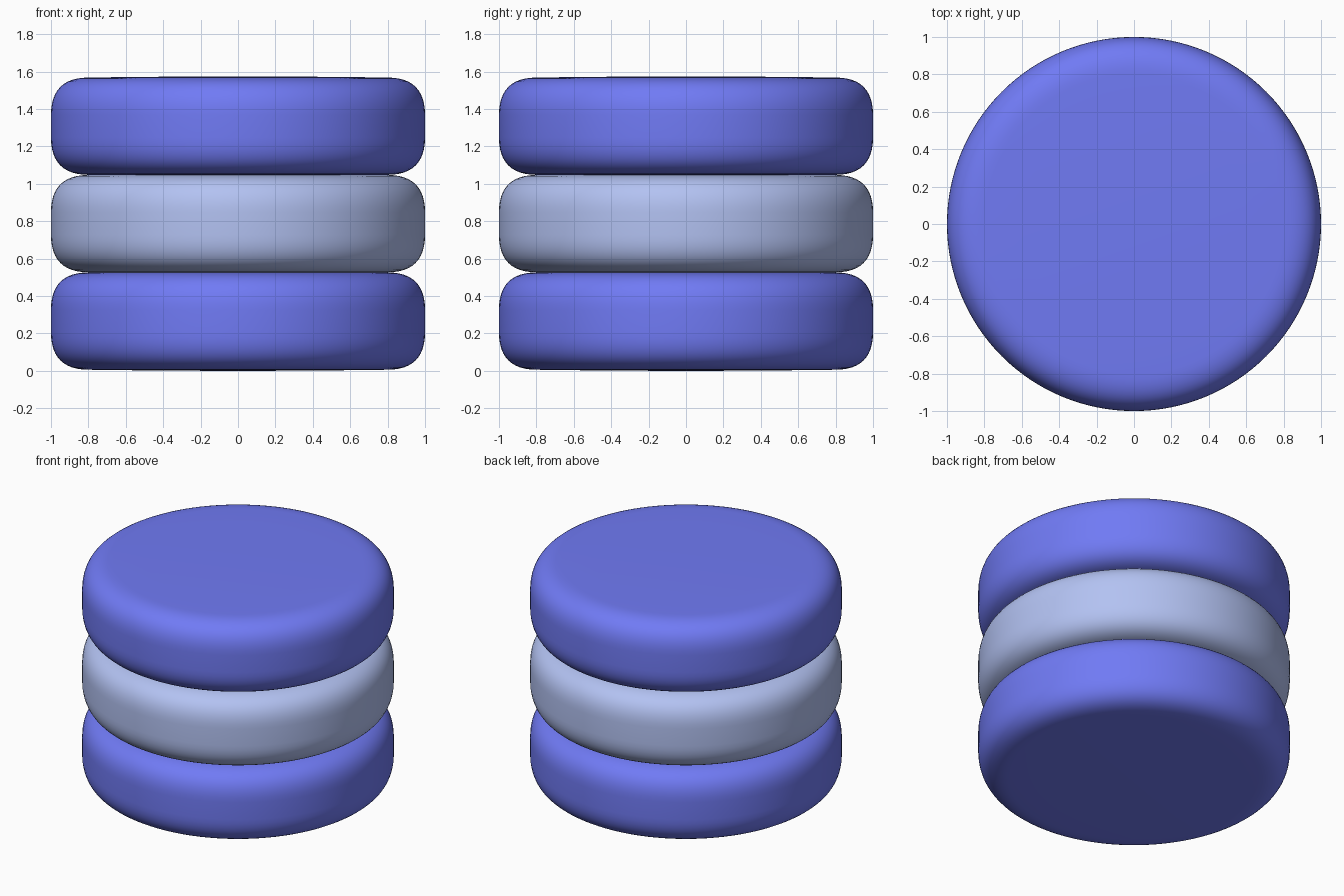
import bpy, bmesh, math

if "Cube" in bpy.data.objects:
    bpy.data.objects.remove(bpy.data.objects["Cube"])

RADIUS, THICK, STEP, ROUND = 1.0, 0.532, 0.521, 0.2
DOME = 0.006


def material(name, color):
    mat = bpy.data.materials.new(name)
    mat.diffuse_color = (*color, 1)
    mat.use_nodes = True
    mat.node_tree.nodes["Principled BSDF"].inputs["Base Color"].default_value = mat.diffuse_color
    return mat


def half_profile():
    # slightly domed face followed by a soft rounded rim
    pts = [(0, 0)]
    flat = RADIUS - ROUND
    pts += [(flat * t, DOME * t * t) for t in (0.25, 0.5, 0.75)]
    for i in range(13):
        t = i / 12
        r = (1 - t) ** 2 * flat + (1 - (1 - t) ** 2) * RADIUS
        z = (1 - t * t) * DOME + t * t * (DOME + ROUND)
        pts.append((r, z))
    return pts


def disc(name, z, mat):
    lower = half_profile()
    profile = lower + [(r, THICK - h) for r, h in reversed(lower)]
    bm = bmesh.new()
    verts = [bm.verts.new((r, 0, h)) for r, h in profile]
    edges = [bm.edges.new(pair) for pair in zip(verts, verts[1:])]
    bmesh.ops.spin(bm, geom=verts + edges, cent=(0, 0, 0), axis=(0, 0, 1),
                   angle=math.tau, steps=128)
    bmesh.ops.remove_doubles(bm, verts=bm.verts, dist=1e-5)
    bmesh.ops.recalc_face_normals(bm, faces=bm.faces)
    for f in bm.faces:
        f.smooth = True
    mesh = bpy.data.meshes.new(name)
    bm.to_mesh(mesh)
    bm.free()
    mesh.materials.append(mat)
    obj = bpy.data.objects.new(name, mesh)
    obj.location.z = z
    bpy.context.collection.objects.link(obj)


blue = material("blue", (0.163, 0.196, 0.91))
pale = material("pale_blue", (0.45, 0.54, 0.89))

# three stacked discs
for i, (name, mat) in enumerate((("bottom_disc", blue),
                                 ("middle_disc", pale),
                                 ("top_disc", blue))):
    disc(name, i * STEP, mat)
